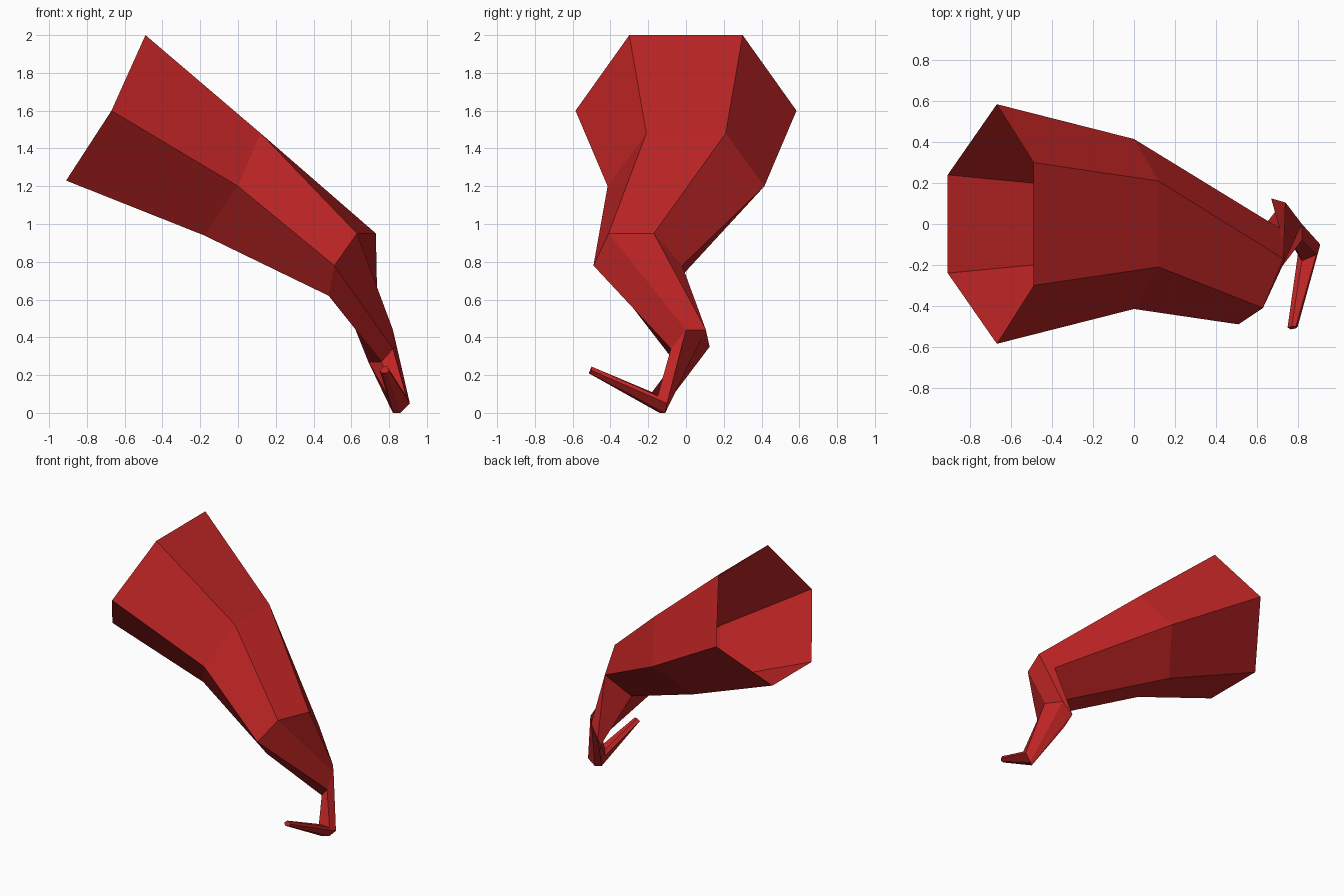
import bpy

if "Cube" in bpy.data.objects:
    bpy.data.objects.remove(bpy.data.objects["Cube"])

red = bpy.data.materials.new("deep_red")
red.diffuse_color = (0.52, 0.018, 0.018, 1)
red.use_nodes = True
red.node_tree.nodes["Principled BSDF"].inputs["Base Color"].default_value = red.diffuse_color


def symmetric_ring(top, mid, bottom):
    """Six-sided ring mirrored across y; each entry is (x, half width, z)."""
    (tx, ty, tz), (mx, my, mz), (bx, by, bz) = top, mid, bottom
    return [(tx, -ty, tz), (tx, ty, tz), (mx, my, mz),
            (bx, by, bz), (bx, -by, bz), (mx, -my, mz)]


def loft(name, rings, cap_end=False):
    """Skin six-sided rings into a flat-shaded tube."""
    verts = [p for ring in rings for p in ring]
    faces = []
    for r in range(len(rings) - 1):
        for i in range(6):
            j = (i + 1) % 6
            a, b = r * 6, r * 6 + 6
            faces.append((a + i, b + i, b + j, a + j))
    if cap_end:
        last = len(verts) - 6
        faces.append(tuple(last + i for i in reversed(range(6))))
    mesh = bpy.data.meshes.new(name)
    mesh.from_pydata(verts, [], faces)
    mesh.materials.append(red)
    obj = bpy.data.objects.new(name, mesh)
    bpy.context.collection.objects.link(obj)
    return obj


# Cross-sections from the open hip to the toe tip
hip = symmetric_ring((-0.49, 0.30, 2.0), (-0.67, 0.585, 1.6), (-0.91, 0.24, 1.23))
mid_thigh = symmetric_ring((0.12, 0.21, 1.48), (0.0, 0.415, 1.2), (-0.18, 0.17, 0.94))
knee = [(0.63, -0.41, 0.95), (0.73, -0.17, 0.95), (0.71, -0.02, 0.78),
        (0.55, -0.12, 0.62), (0.48, -0.33, 0.62), (0.51, -0.49, 0.78)]
ankle = [(0.82, 0.0, 0.44), (0.74, 0.105, 0.44), (0.67, 0.125, 0.35),
         (0.69, 0.06, 0.27), (0.76, -0.06, 0.27), (0.82, -0.08, 0.34)]
heel = [(0.91, -0.10, 0.05), (0.86, -0.11, 0.0), (0.82, -0.14, 0.0),
        (0.80, -0.15, 0.08), (0.82, -0.18, 0.11), (0.89, -0.15, 0.09)]
toe = [(0.80, -0.50, 0.225), (0.79, -0.51, 0.21), (0.765, -0.515, 0.21),
       (0.75, -0.505, 0.225), (0.77, -0.50, 0.245), (0.79, -0.50, 0.245)]

# Leg segments share their joint rings
loft("thigh", [hip, mid_thigh, knee])
loft("shin", [knee, ankle, heel])
loft("foot", [heel, toe], cap_end=True)
